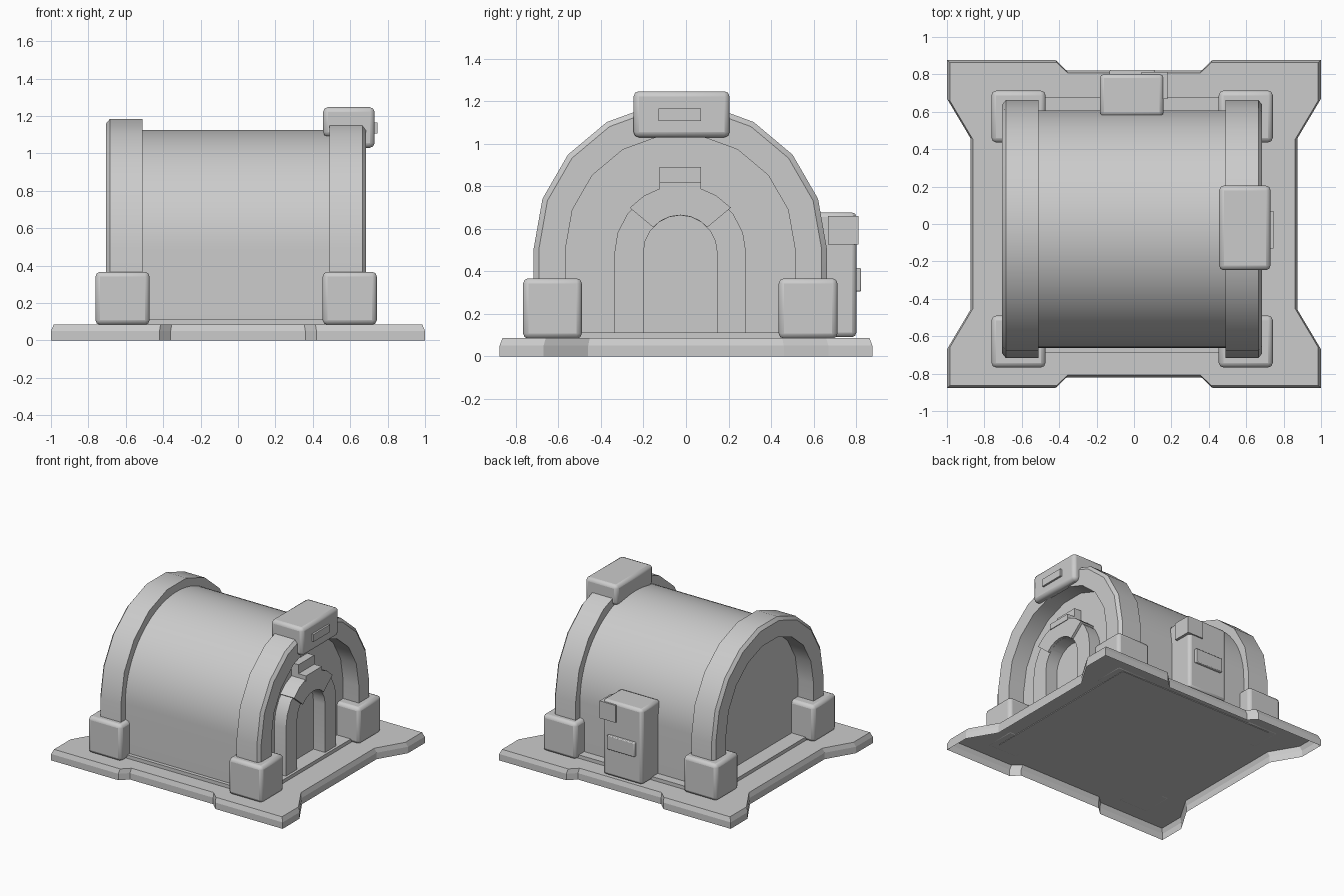
import bpy, bmesh, math

if "Cube" in bpy.data.objects:
    bpy.data.objects.remove(bpy.data.objects["Cube"])

CX, CY = -0.01, -0.027      # centre of the building on the base plate


def loft(name, loops, cap_start=True, cap_end=True, bevel=0, smooth=True):
    """Join equal-length loops of points into a skin with optional end caps."""
    bm = bmesh.new()
    rings = [[bm.verts.new(p) for p in loop] for loop in loops]
    n = len(rings[0])
    for a, b in zip(rings, rings[1:]):
        for i in range(n):
            j = (i + 1) % n
            bm.faces.new((a[i], a[j], b[j], b[i]))
    if cap_start:
        bm.faces.new(rings[0][::-1])
    if cap_end:
        bm.faces.new(rings[-1])
    bmesh.ops.recalc_face_normals(bm, faces=bm.faces[:])
    me = bpy.data.meshes.new(name)
    bm.to_mesh(me)
    bm.free()
    ob = bpy.data.objects.new(name, me)
    bpy.context.collection.objects.link(ob)
    if bevel:
        mod = ob.modifiers.new("bevel", 'BEVEL')
        mod.width = bevel
        mod.segments = 2
        mod.limit_method = 'ANGLE'
    if smooth:
        bpy.ops.object.select_all(action='DESELECT')
        bpy.context.view_layer.objects.active = ob
        ob.select_set(True)
        bpy.ops.object.shade_smooth_by_angle(angle=math.radians(35))
    return ob


def box(name, x, y, z, bevel=0):
    loops = [[(x[0], y[0], h), (x[1], y[0], h), (x[1], y[1], h), (x[0], y[1], h)] for h in z]
    return loft(name, loops, bevel=bevel)


def arc(r, cz, n, a0=0, a1=180):
    """Points (y, z) on an arc around the building's centre line."""
    out = []
    for i in range(n + 1):
        t = math.radians(a0 + (a1 - a0) * i / n)
        out.append((CY + r * math.cos(t), cz + r * math.sin(t)))
    return out


def arch(r, cz, n, foot):
    return [(CY + r, foot)] + arc(r, cz, n) + [(CY - r, foot)]


def at_x(x, pts):
    return [(x, y, z) for y, z in pts]


# Base plate: notched outline, open underneath
quarter = [(0.875, 0.46), (1.0, 0.67), (1.0, 0.877), (0.42, 0.877), (0.36, 0.82)]
outline = quarter + [(-x, y) for x, y in quarter[::-1]]
outline += [(-x, -y) for x, y in outline]
loft("base_plate", [[(x * s, y * s, z) for x, y in outline]
                    for s, z in ((1, 0), (1, 0.05), (0.985, 0.085))],
     cap_start=False, smooth=False)

# Floor slab
box("floor_slab", (-0.69, 0.67), (-0.69, 0.675), (0.08, 0.112))

# Smooth barrel body with end walls
hull = arch(0.635, 0.49, 48, 0.085)
loft("barrel_body", [at_x(-0.57, hull), at_x(0.55, hull)])

# End arches, chamfered on the outward edge
for side, label in ((1, "right"), (-1, "left")):
    loops = []
    for d, r in ((0.5, 0.69), (0.675, 0.69), (0.695, 0.665)):
        band = arch(r, 0.505, 9, 0.1) + arch(0.54, 0.505, 9, 0.1)[::-1]
        loops.append(at_x(CX + side * d, band))
    loft(label + "_end_arch", loops)

# Arch feet
for sx in (-1, 1):
    for sy in (-1, 1):
        x = sorted((CX + sx * 0.463, CX + sx * 0.752))
        y = sorted((CY + sy * 0.463, CY + sy * 0.74))
        box("arch_foot", x, y, (0.083, 0.367), bevel=0.025)

# Doorway: frame, raised upper band and blocks above it
frame = arch(0.31, 0.485, 10, 0.1) + arch(0.173, 0.49, 10, 0.1)[::-1]
loft("door_frame", [at_x(0.53, frame), at_x(0.65, frame)])
band = arc(0.32, 0.485, 6, 42, 138) + arc(0.172, 0.492, 6, 42, 138)[::-1]
loft("door_frame_top", [at_x(0.53, band), at_x(0.67, band)])
box("door_keystone", (0.53, 0.675), (-0.125, 0.07), (0.775, 0.82))
box("door_lamp", (0.53, 0.61), (-0.125, 0.07), (0.8, 0.89))

# Sign box on top of the right arch
side_shape = [(0.455, 1.09), (0.66, 1.09), (0.66, 1.03),
              (0.73, 1.03), (0.73, 1.247), (0.455, 1.247)]
loft("roof_box", [[(x, y, z) for x, z in side_shape] for y in (-0.247, 0.205)], bevel=0.025)
box("roof_box_plate", (0.7, 0.745), (-0.13, 0.07), (1.107, 1.165))

# Utility cabinet on the back
box("back_cabinet", (-0.182, 0.158), (0.575, 0.802), (0.09, 0.677), bevel=0.022)
box("cabinet_corner_block", (0.04, 0.178), (0.667, 0.812), (0.525, 0.66))
box("cabinet_plate", (-0.13, 0.11), (0.77, 0.824), (0.305, 0.415), bevel=0.006)
